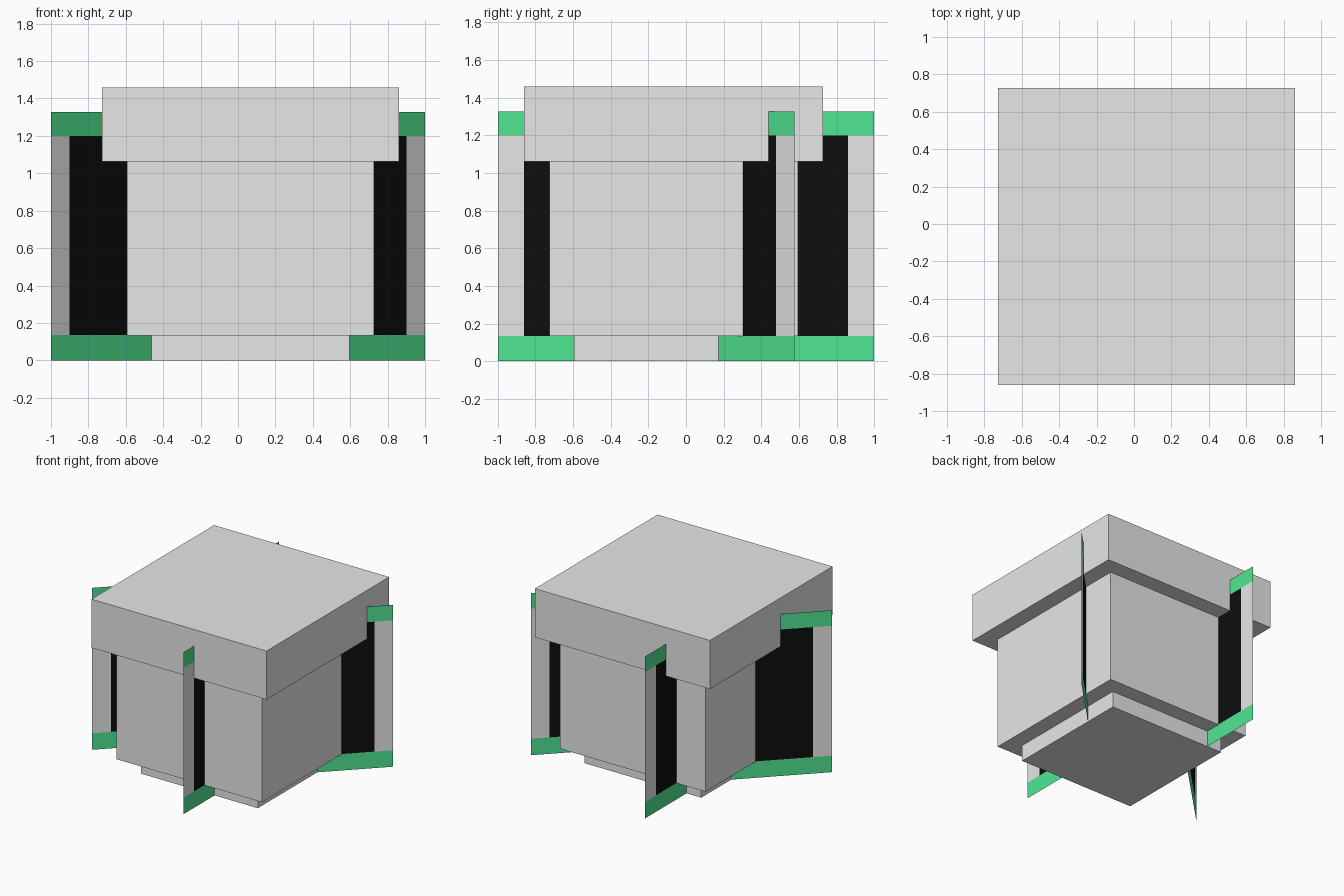
import bpy
from mathutils import Vector

cube = bpy.data.objects.get("Cube")
if cube:
    bpy.data.objects.remove(cube, do_unlink=True)


def material(name, r, g, b):
    mat = bpy.data.materials.new(name)
    mat.use_nodes = True
    mat.diffuse_color = (r, g, b, 1)
    bsdf = next(n for n in mat.node_tree.nodes if n.type == 'BSDF_PRINCIPLED')
    bsdf.inputs["Base Color"].default_value = (r, g, b, 1)
    return mat


GREY = material("light grey", 0.8, 0.8, 0.8)
FIN_MATS = [material("green", 0.1, 1.0, 0.36),
            material("white", 1.0, 1.0, 1.0),
            material("black", 0.004, 0.004, 0.004)]
GREEN, WHITE, BLACK = range(3)


def block(name, half, bottom, top):
    """Square block around the shared off-centre axis."""
    bpy.ops.mesh.primitive_cube_add(size=1, location=(0.067, -0.066, (bottom + top) / 2))
    obj = bpy.context.object
    obj.name = name
    obj.scale = (2 * half, 2 * half, top - bottom)
    obj.data.materials.append(GREY)


def fin(name, tip, direction, length):
    """Thin upright sheet running inward from its outer edge."""
    tip, step = Vector((*tip, 0)), Vector((*direction, 0)).normalized()
    columns = [0, 0.14, length]
    rows = [0, 0.135, 1.2, 1.327]
    verts = [tip + step * d + Vector((0, 0, z)) for z in rows for d in columns]
    n = len(columns)
    faces = [(r * n + c, r * n + c + 1, (r + 1) * n + c + 1, (r + 1) * n + c)
             for r in range(len(rows) - 1) for c in range(n - 1)]
    mesh = bpy.data.meshes.new(name)
    mesh.from_pydata(verts, [], faces)
    for mat in FIN_MATS:
        mesh.materials.append(mat)
    # Green bands at top and bottom, white outer strip, black inner strip
    for face in mesh.polygons:
        if face.center.z < rows[1] or face.center.z > rows[2]:
            face.material_index = GREEN
        else:
            outer = (face.center - tip).dot(step) < columns[1]
            face.material_index = WHITE if outer else BLACK
    bpy.context.collection.objects.link(bpy.data.objects.new(name, mesh))


# Stacked blocks
block("base", 0.53, 0, 0.133)
block("body", 0.66, 0.133, 1.062)
block("cap", 0.794, 1.062, 1.46)

# Fins, each ending just inside the base
fin("front_fin", (0.205, -1), (0, 1), 0.45)
fin("back_fin", (-0.33, 1), (0, -1), 0.59)
fin("left_fin", (1, 0.577), (-1, -1), 0.62)
fin("right_fin", (-1, -0.46), (1, 1), 0.81)
